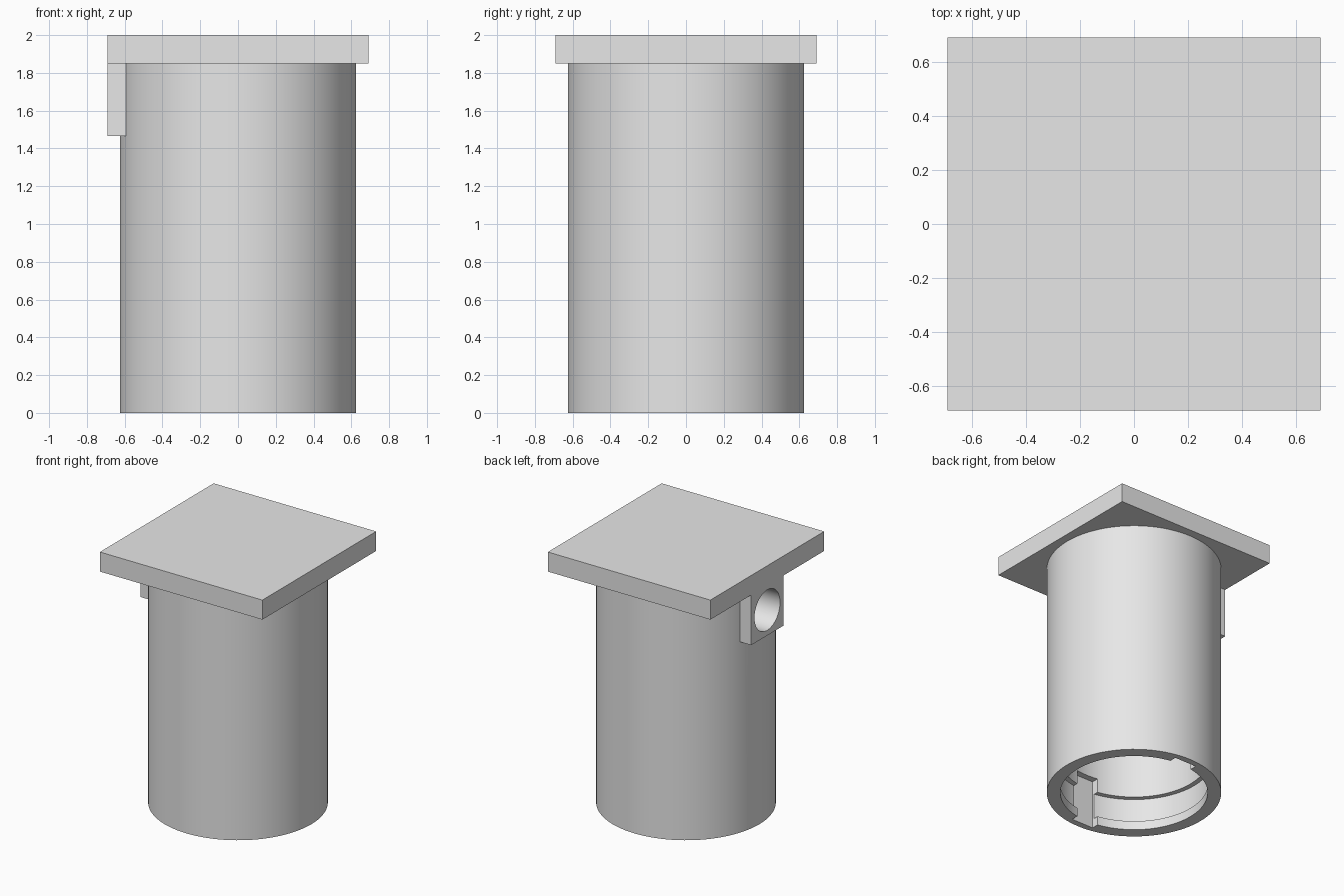
import bpy
import bmesh
from math import pi
from mathutils import Matrix, Vector

old = bpy.data.objects.get("Cube")
if old:
    bpy.data.objects.remove(old, do_unlink=True)

# One plain grey for everything
grey = bpy.data.materials.new("light_grey")
grey.use_nodes = True
grey.diffuse_color = (0.8, 0.8, 0.8, 1)
grey.node_tree.nodes["Principled BSDF"].inputs["Base Color"].default_value = (0.8, 0.8, 0.8, 1)


def finish(name, bm):
    bmesh.ops.recalc_face_normals(bm, faces=bm.faces)
    mesh = bpy.data.meshes.new(name)
    bm.to_mesh(mesh)
    bm.free()
    mesh.materials.append(grey)
    obj = bpy.data.objects.new(name, mesh)
    bpy.context.collection.objects.link(obj)
    return obj


def box(name, low, high):
    low, high = Vector(low), Vector(high)
    bm = bmesh.new()
    bmesh.ops.create_cube(bm, size=1, matrix=Matrix.Translation((low + high) / 2)
                          @ Matrix.Diagonal((*(high - low), 1)))
    return finish(name, bm)


def lathe(name, profile, steps=96):
    bm = bmesh.new()
    verts = [bm.verts.new((r, 0, z)) for r, z in profile]
    edges = [bm.edges.new(pair) for pair in zip(verts, verts[1:])]
    bmesh.ops.spin(bm, geom=verts + edges, cent=(0, 0, 0), axis=(0, 0, 1),
                   angle=2 * pi, steps=steps)
    bmesh.ops.remove_doubles(bm, verts=bm.verts, dist=0.0005)
    return finish(name, bm)


def select(obj):
    bpy.ops.object.select_all(action="DESELECT")
    obj.select_set(True)
    bpy.context.view_layer.objects.active = obj


def cut(obj, cutter):
    mod = obj.modifiers.new("cut", "BOOLEAN")
    mod.operation, mod.solver, mod.object = "DIFFERENCE", "EXACT", cutter
    select(obj)
    bpy.ops.object.modifier_apply(modifier=mod.name)


def smooth(obj):
    select(obj)
    bpy.ops.object.shade_smooth_by_angle(angle=pi / 6)


OUTER, INNER, GROOVE = 0.625, 0.528, 0.565
LID, LID_Z = 0.69, 1.85
BLOCK, BORE, BORE_Z = 0.195, 0.155, 1.66

# Hollow round body with a locking groove inside the open bottom
body = lathe("body", [
    (0, LID_Z + 0.01), (OUTER, LID_Z + 0.01), (OUTER, 0), (INNER, 0),
    (INNER, 0.07), (GROOVE, 0.07), (GROOVE, 0.27), (INNER, 0.27),
    (INNER, 1.42), (0, 1.42)])

# Square lid and side port block
box("lid", (-LID, -LID, LID_Z), (LID, LID, 2))
port = box("port_block", (-LID, -BLOCK, 1.465), (-0.56, BLOCK, LID_Z + 0.005))

# Cutters: two entry slots for the groove, and the port bore
slots = [box("slot_cutter", (-0.095, min(a, b), -0.1), (0.095, max(a, b), 0.38))
         for a, b in ((0.45, 0.575), (-0.45, -0.575))]
bm = bmesh.new()
bmesh.ops.create_cone(bm, cap_ends=True, segments=64, radius1=BORE, radius2=BORE, depth=0.7,
                      matrix=Matrix.Translation((-0.45, 0, BORE_Z)) @ Matrix.Rotation(pi / 2, 4, "Y"))
bore = finish("bore_cutter", bm)

for cutter in slots + [bore]:
    cut(body, cutter)
cut(port, bore)
for cutter in slots + [bore]:
    bpy.data.objects.remove(cutter, do_unlink=True)

smooth(body)
smooth(port)
